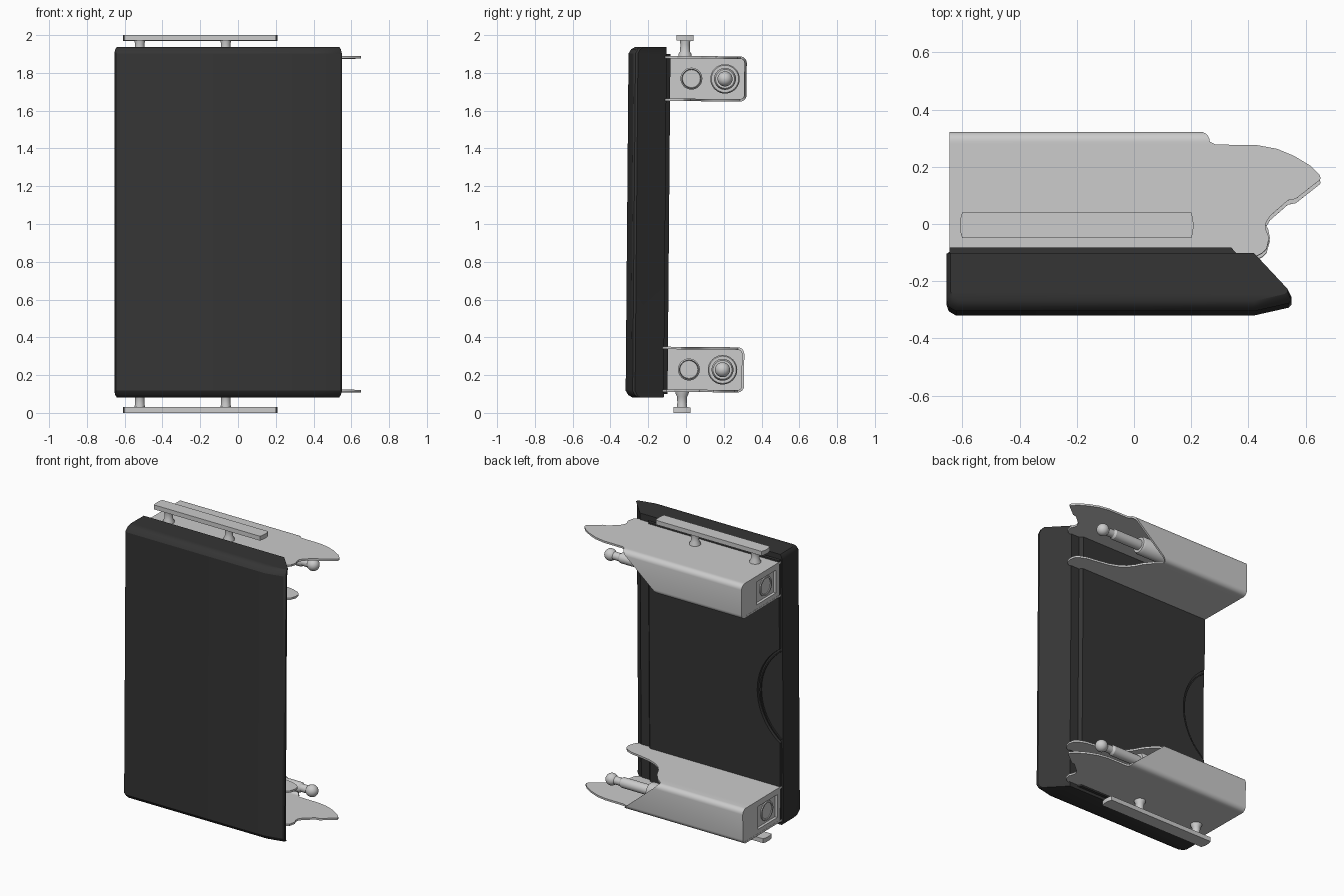
import bpy, bmesh, math
from math import sin, cos, pi

if "Cube" in bpy.data.objects:
    bpy.data.objects.remove(bpy.data.objects["Cube"])

LEAN = -0.0085          # whole model leans back very slightly
parts = []


def make(name, bm, mirror=False, cutter=None, thick=0.0):
    """Turn a bmesh into an object; all geometry is relative to z = 1."""
    bmesh.ops.remove_doubles(bm, verts=bm.verts, dist=1e-5)
    bmesh.ops.recalc_face_normals(bm, faces=bm.faces)
    me = bpy.data.meshes.new(name)
    bm.to_mesh(me)
    bm.free()
    ob = bpy.data.objects.new(name, me)
    bpy.context.collection.objects.link(ob)
    ob.location.z = 1.0
    ob.rotation_euler.x = LEAN
    if thick:
        m = ob.modifiers.new("thickness", 'SOLIDIFY')
        m.thickness, m.offset = thick, 0
    for c in cutter or []:
        m = ob.modifiers.new("cut", 'BOOLEAN')
        m.operation, m.solver, m.object = 'DIFFERENCE', 'EXACT', c
    if mirror:
        m = ob.modifiers.new("mirror", 'MIRROR')
        m.use_axis = (False, False, True)
        m.use_mirror_merge = False
    parts.append(ob)
    return ob


def loft(rings, caps=True):
    """Skin a list of closed point rings."""
    bm = bmesh.new()
    vs = [[bm.verts.new(p) for p in r] for r in rings]
    n = len(rings[0])
    for a, b in zip(vs, vs[1:]):
        for i in range(n):
            j = (i + 1) % n
            bm.faces.new((a[i], a[j], b[j], b[i]))
    if caps:
        bm.faces.new(vs[0])
        bm.faces.new(vs[-1])
    return bm


def lathe(profile, y, z, x=None, n=32):
    """Revolve (along, radius) pairs about X, or about Z when x is given."""
    rings = []
    for d, r in profile:
        ring = []
        for k in range(n):
            c, s = r * cos(2 * pi * k / n), r * sin(2 * pi * k / n)
            ring.append((d, y + c, z + s) if x is None else (x + c, y + s, d))
        rings.append(ring)
    return loft(rings)


def box(x0, x1, y0, y1, z0, z1):
    return loft([[(x, y0, z0), (x, y1, z0), (x, y1, z1), (x, y0, z1)] for x in (x0, x1)])


# Door slab with softened top, bottom and front edges
door_profile = [(-.655, -.11), (-.655, -.275), (-.647, -.298), (-.622, -.312),
                (.42, -.312), (.54, -.285), (.55, -.275), (.55, -.262), (.42, -.11)]


def door_ring(z, t):
    ring = []
    for x, y in door_profile:
        f = min(1, max(0, (-.11 - y) / .19))
        side = .4 * t if abs(x) > .5 else 0
        ring.append((x - math.copysign(side, x), y + t * f, z))
    return ring


steps = [(0, .035), (.012, .014), (.035, 0)]
rings = [door_ring(-.92 + d, t) for d, t in steps]
rings += [door_ring(.935 - d, t) for d, t in reversed(steps)]
door = make("door_panel", loft(rings))

# Raised liner on the back of the door, with a shallow round notch at the edge
R, cx = .39, -.645 + .17 - .39
arc = [(cx + R * cos(a), -.03 + R * sin(a))
       for a in [math.radians(-55.6 + 111.2 * k / 20) for k in range(21)]]
outline = [(-.645, -.9), *arc, (-.645, .9), (.35, .9), (.35, -.9)]
outer = [(x + (.012 if x > .3 else 0), -.115, z) for x, z in outline]
inner = [(x - (.01 if x > .3 else 0), -.09, z) for x, z in outline]
liner = make("door_liner", loft([outer, inner]))

# Thin raised ring inside the notch
bm = loft([[(min(max(cx + q * cos(a), -.648), .3), y, -.03 + q * sin(a))
            for q, rng in ((R - .012, range(21)), (R - .02, range(20, -1, -1)))
            for a in [math.radians(-54 + 108 * k / 20) for k in rng]] for y in (-.112, -.10)])
ring = make("notch_rim", bm)

# Hinge bracket: one folded sheet (outer wing, back wall, inner finger)
ZO, ZI, YB, C = .883, .657, .308, .028
wing = [(-.118, .43), (-.11, .447), (-.095, .463), (-.055, .472), (-.025, .46), (-.005, .46),
        (.02, .475), (.075, .538), (.08, .565), (.145, .648), (.152, .652), (.165, .648),
        (.195, .618), (.23, .56), (.255, .50), (.268, .43), (.27, .285), (.28, .265)]
finger = [(.28, 0), (.24, .05), (.19, .09), (.14, .115), (.10, .145), (.07, .185), (.045, .25),
          (.03, .33), (.02, .40), (0, .45), (-.02, .468), (-.055, .475), (-.095, .463),
          (-.11, .447), (-.118, .43)]


def wall_x(z):
    return .265 * (z - ZI) / (ZO - ZI)


corner_o = [(YB - C + C * sin(a), ZO - C + C * cos(a)) for a in [pi / 12 * k for k in range(1, 7)]]
corner_i = [(y, ZO + ZI - z) for y, z in reversed(corner_o)]
stations = [(y, ZO, x) for y, x in wing]
stations += [(y, z, wall_x(z)) for y, z in corner_o + corner_i]
stations += [(y, ZI, x) for y, x in finger]
bm = bmesh.new()
cols = [(bm.verts.new((-.645, y, z)), bm.verts.new((x, y, z))) for y, z, x in stations]
for a, b in zip(cols, cols[1:]):
    bm.faces.new((a[0], b[0], b[1], a[1]))
make("hinge_bracket", bm, mirror=True, thick=.013)
make("bracket_front_wall", box(-.643, 0, -.108, -.095, .67, .87), mirror=True)

# End cap with a square pocket and a round socket
pocket = make("pocket_cutter", box(-.7, -.625, -.06, .15, .692, .848))
socket = make("socket_cutter", lathe([(-.7, .052), (-.585, .052)], .03, .77))
section = [(-.1, ZO), *corner_o, *corner_i, (-.1, ZI)]
make("bracket_end_cap", loft([[(x, y, z) for y, z in section] for x in (-.644, -.57)]),
     mirror=True, cutter=[pocket, socket])
make("socket_collar", lathe([(-.626, .066), (-.632, .064), (-.632, .053), (-.60, .053)], .03, .77), mirror=True)

# Inner boss and the damper with ball-ended rod
make("inner_boss", lathe([(-.575, .058), (-.36, .058), (-.352, .05), (-.39, .047)], .022, .77), mirror=True)
make("damper_flange", lathe([(-.575, .078), (-.45, .078), (-.44, .072)], .2, .77), mirror=True)
make("damper_body", lathe([(-.45, .058), (.12, .058), (.135, .05), (.135, .036)], .2, .77), mirror=True)
ball = [(.425 - .04 * cos(a), .04 * sin(a)) for a in [pi * (.23 + .76 * k / 10) for k in range(11)]]
make("damper_rod", lathe([(.12, .034), (.34, .034), (.352, .026), (.385, .026), *ball], .2, .77), mirror=True)

# Slide rail on two flared pins
rail = [(-.6, -.045), (.2, -.045), (.206, -.025), (.208, 0), (.206, .025),
        (.2, .045), (-.6, .045), (-.606, .025), (-.608, 0), (-.606, -.025)]
make("slide_rail", loft([[(x, y - .013, z) for x, y in rail] for z in (.97, 1.0)]), mirror=True)
for i, px in enumerate((-.52, -.065)):
    make(f"rail_pin_{i + 1}", lathe([(.88, .036), (.898, .035), (.915, .026), (.95, .025), (.972, .028)],
                                    -.013, 0, x=px, n=24), mirror=True)

# Dark door material
mat = bpy.data.materials.new("dark_panel")
mat.diffuse_color = (.035, .035, .035, 1)
mat.use_nodes = True
mat.node_tree.nodes["Principled BSDF"].inputs["Base Color"].default_value = mat.diffuse_color
for ob in (door, liner, ring):
    ob.data.materials.append(mat)

# Bake modifiers, drop the cutters, smooth curved faces
cutters = (pocket, socket)
bpy.ops.object.select_all(action='DESELECT')
for ob in parts:
    ob.hide_render = ob in cutters
    if ob not in cutters:
        ob.select_set(True)
bpy.context.view_layer.objects.active = door
bpy.ops.object.convert(target='MESH')
bpy.ops.object.shade_smooth_by_angle(angle=math.radians(30))
for ob in cutters:
    bpy.data.objects.remove(ob)
